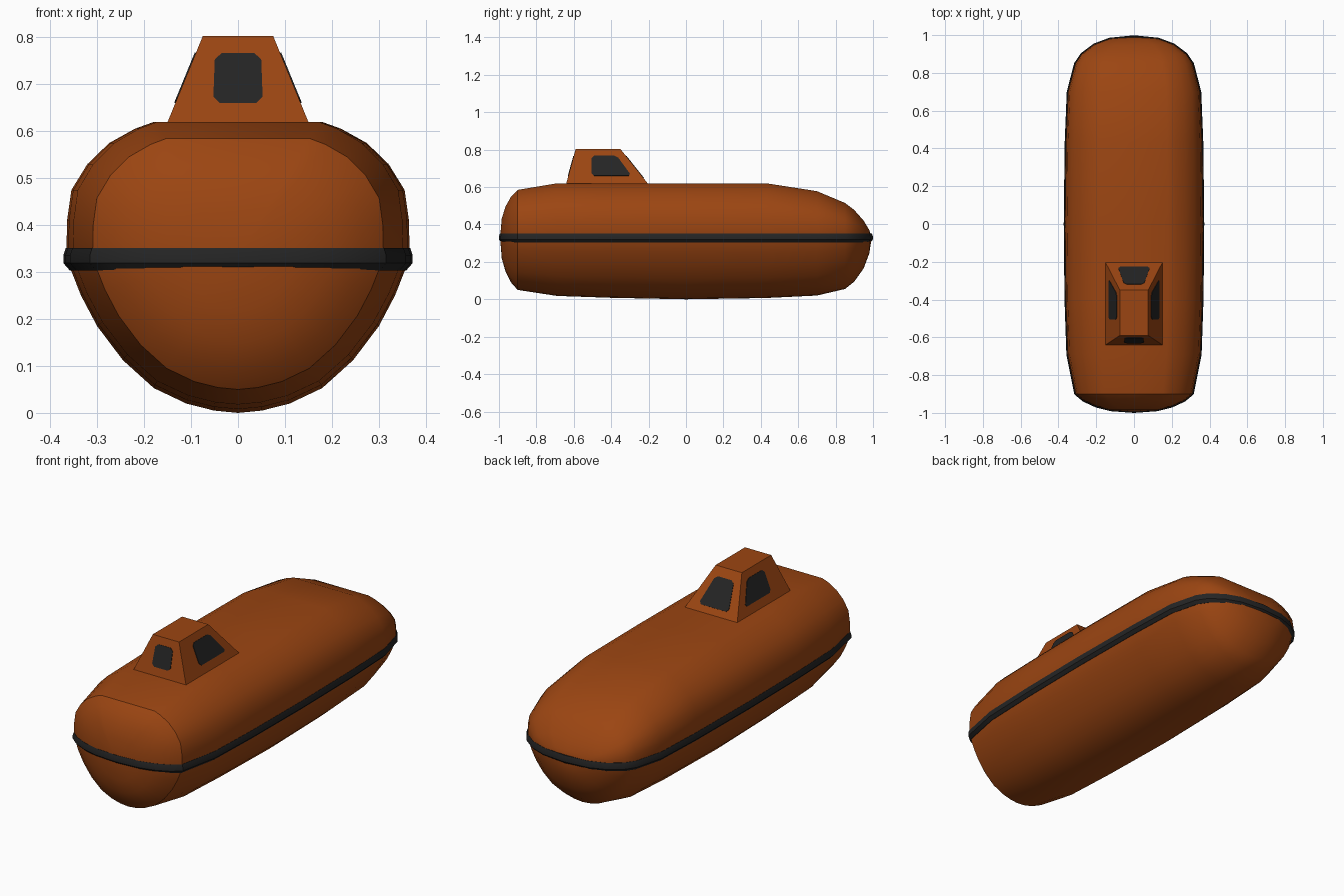
import bpy, bmesh
from mathutils import Vector

cube = bpy.data.objects.get("Cube")
if cube:
    bpy.data.objects.remove(cube, do_unlink=True)

WAIST = 0.33


def material(name, rgb):
    m = bpy.data.materials.new(name)
    m.use_nodes = True
    m.diffuse_color = (*rgb, 1)
    bsdf = m.node_tree.nodes["Principled BSDF"]
    bsdf.inputs["Base Color"].default_value = (*rgb, 1)
    bsdf.inputs["Roughness"].default_value = 0.6
    return m


orange = material("burnt orange", (0.33, 0.06, 0.006))
black = material("rubber black", (0.018, 0.018, 0.018))


def build(name, verts, faces, mat, smooth_angle=None):
    mesh = bpy.data.meshes.new(name)
    mesh.from_pydata([tuple(v) for v in verts], [], faces)
    bm = bmesh.new()
    bm.from_mesh(mesh)
    bmesh.ops.recalc_face_normals(bm, faces=bm.faces)
    bm.to_mesh(mesh)
    bm.free()
    mesh.materials.append(mat)
    obj = bpy.data.objects.new(name, mesh)
    bpy.context.collection.objects.link(obj)
    if smooth_angle:
        bpy.ops.object.select_all(action="DESELECT")
        obj.select_set(True)
        bpy.context.view_layer.objects.active = obj
        bpy.ops.object.shade_smooth_by_angle(angle=smooth_angle)
    return obj


# Hull: one unit cross-section, scaled at stations along the length
half = [(0, 1), (0.49, 1), (0.6, 0.95), (0.75, 0.845), (0.877, 0.69), (0.97, 0.5),
        (0.995, 0.28), (1, 0), (0.915, -0.24), (0.82, -0.44), (0.67, -0.66),
        (0.49, -0.84), (0.3, -0.94), (0.14, -0.985), (0, -1)]
section = half + [(-x, z) for x, z in half[-2:0:-1]]

# y, half width, top, bottom
body = [(-0.9, 0.31, 0.585, 0.05), (-0.69, 0.352, 0.62, 0.018), (-0.4, 0.362, 0.62, 0.008),
        (0, 0.366, 0.62, 0), (0.43, 0.361, 0.62, 0.007), (0.7, 0.35, 0.578, 0.02),
        (0.85, 0.311, 0.515, 0.055), (0.9, 0.277, 0.477, 0.095),
        (0.95, 0.21, 0.42, 0.165), (0.98, 0.13, 0.37, 0.245)]
# Domed front cap: shrinking copies of the first station
dome = [(-0.985, 0.4), (-0.965, 0.65), (-0.935, 0.86)]
_, w0, t0, b0 = body[0]
cap = [(y, w0 * s, WAIST + (t0 - WAIST) * s, WAIST + (b0 - WAIST) * s) for y, s in dome]
stations = cap + body
front_tip, back_tip = -0.994, 0.993

verts, faces, n = [], [], len(section)
for y, w, top, bottom in stations:
    for x, z in section:
        verts.append((x * w, y, WAIST + z * ((top - WAIST) if z > 0 else (WAIST - bottom))))
for r in range(len(stations) - 1):
    for i in range(n):
        j = (i + 1) % n
        faces.append((r * n + i, r * n + j, (r + 1) * n + j, (r + 1) * n + i))
last = (len(stations) - 1) * n
verts += [(0, front_tip, WAIST), (0, back_tip, WAIST)]
for i in range(n):
    j = (i + 1) % n
    faces.append((j, i, len(verts) - 2))
    faces.append((last + i, last + j, len(verts) - 1))
build("hull", verts, faces, orange, 0.6)

# Rubbing band: a low ridge swept around the waist
side = [(s[1], s[0]) for s in stations]
outline = [(0, front_tip)] + side + [(0, back_tip)] + [(-x, y) for x, y in reversed(side)]
ridge = [(-0.03, -0.022), (-0.008, -0.025), (0.006, -0.009),
         (0.006, 0.008), (0.001, 0.023), (-0.03, 0.02)]
verts, faces, n, k = [], [], len(outline), len(ridge)
for i, (x, y) in enumerate(outline):
    a, b = Vector(outline[i - 1]), Vector(outline[(i + 1) % n])
    t = (b - a).normalized()
    for out, up in ridge:
        verts.append((x + t.y * out, y - t.x * out, WAIST - 0.002 + up))
    for p in range(k):
        q, j = (p + 1) % k, (i + 1) % n
        faces.append((i * k + p, i * k + q, j * k + q, j * k + p))
build("waist_band", verts, faces, black, 0.6)

# Lookout cabin: a tapered box
Z0, Z1 = 0.62, 0.803
low = (0.15, -0.64, -0.205)
high = (0.075, -0.59, -0.35)


def taper(index, z):
    f = (z - Z0) / (Z1 - Z0)
    return low[index] + (high[index] - low[index]) * f


verts = []
for z in (Z0 - 0.01, Z1):
    x, y0, y1 = (taper(i, z) for i in range(3))
    verts += [(-x, y0, z), (x, y0, z), (x, y1, z), (-x, y1, z)]
build("cabin", verts, [(3, 2, 1, 0), (4, 5, 6, 7)] +
      [(i, (i + 1) % 4, (i + 1) % 4 + 4, i + 4) for i in range(4)], orange)


# Windows: thin plates with clipped corners lying on the cabin walls
def window(name, corners, cut=0.014):
    pts = [Vector(c) for c in corners]
    loop = []
    for i, p in enumerate(pts):
        for other in (pts[i - 1], pts[(i + 1) % len(pts)]):
            loop.append(p + (other - p).normalized() * cut)
    obj = build(name, loop, [tuple(range(len(loop)))], black)
    mod = obj.modifiers.new("thickness", "SOLIDIFY")
    mod.thickness = 0.005
    mod.offset = 0


def end_window(name, index, rows):
    (z0, a), (z1, b) = rows
    window(name, [(-a, taper(index, z0), z0), (a, taper(index, z0), z0),
                  (b, taper(index, z1), z1), (-b, taper(index, z1), z1)])


end_window("front_window", 1, ((0.66, 0.053), (0.766, 0.049)))
end_window("back_window", 2, ((0.647, 0.086), (0.765, 0.052)))
for name, s in (("left_window", 1), ("right_window", -1)):
    window(name, [(s * taper(0, z), y, z) for y, z in
                  ((-0.505, 0.66), (-0.292, 0.66), (-0.37, 0.767), (-0.505, 0.767))])
